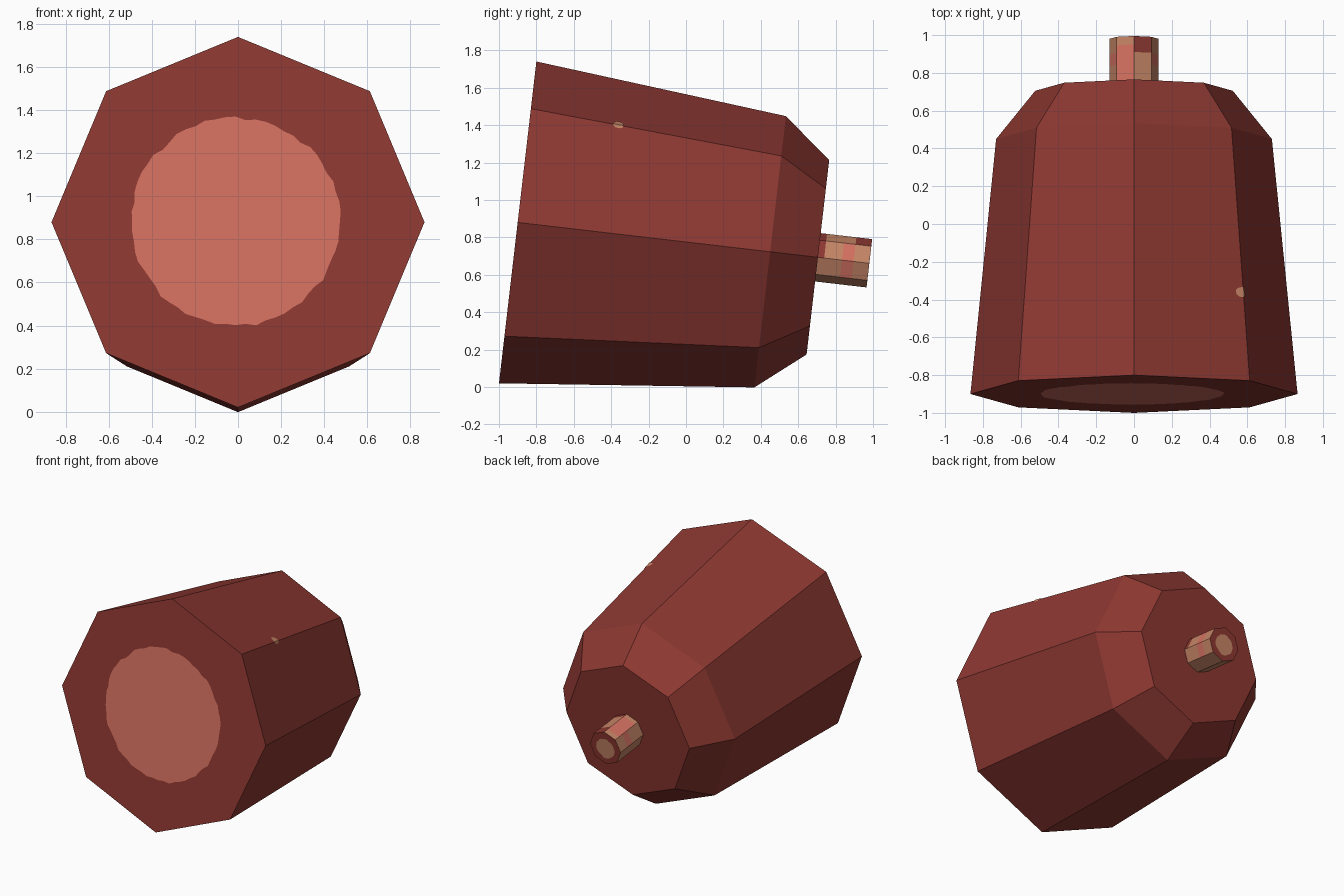
import bpy, bmesh, math, random
from mathutils import Vector

if "Cube" in bpy.data.objects:
    bpy.data.objects.remove(bpy.data.objects["Cube"])

random.seed(4)
TILT = math.radians(6.63)
ORIGIN = Vector((0, -0.9, 0.88))
SIDE = Vector((1, 0, 0))
UP = Vector((0, math.sin(TILT), math.cos(TILT)))
AXIS = Vector((0, math.cos(TILT), -math.sin(TILT)))


def material(name, rgb):
    m = bpy.data.materials.new(name)
    m.diffuse_color = (*rgb, 1)
    m.use_nodes = True
    m.node_tree.nodes["Principled BSDF"].inputs["Base Color"].default_value = m.diffuse_color
    return m


MATS = [material("dark_red", (0.265, 0.039, 0.031)),
        material("salmon", (0.65, 0.163, 0.118)),
        material("tan", (0.55, 0.23, 0.13))]
RED, SALMON, TAN = range(3)


def point(u, v, w):
    return ORIGIN + SIDE * u + UP * v + AXIS * w


def ring(bm, r, w, n=8, jitter=0.0, cu=0.0, cv=0.0):
    """Ring of points around the tilted axis, starting at the top, going right."""
    out = []
    for i in range(n):
        a = math.tau * i / n
        q = r + random.uniform(-jitter, jitter)
        out.append(bm.verts.new(point(cu + q * math.sin(a), cv + q * math.cos(a), w)))
    return out


def face(bm, verts, mat=RED):
    f = bm.faces.new(verts)
    f.material_index = mat


def bridge(bm, a, b, rule=lambda i: RED):
    n = len(a)
    for i in range(n):
        j = (i + 1) % n
        face(bm, (a[i], a[j], b[j], b[i]), rule(i))


def framed_cap(bm, outer, inner, mat):
    """Flat end with a differently coloured patch cut into it."""
    step = len(inner) // 8
    for k in range(8):
        arc = [inner[(k * step + s) % len(inner)] for s in range(step, -1, -1)]
        face(bm, [outer[k], outer[(k + 1) % 8]] + arc)
    face(bm, inner, mat)


def finish(bm, name):
    bmesh.ops.recalc_face_normals(bm, faces=bm.faces[:])
    me = bpy.data.meshes.new(name)
    bm.to_mesh(me)
    bm.free()
    for m in MATS:
        me.materials.append(m)
    ob = bpy.data.objects.new(name, me)
    bpy.context.collection.objects.link(ob)
    return ob


# Tapered eight-sided body with a pale cut face at the front
bm = bmesh.new()
rings = [ring(bm, r, w) for r, w in ((0.866, 0), (0.73, 1.359), (0.523, 1.616))]
for a, b in zip(rings, rings[1:]):
    bridge(bm, a, b)
face(bm, rings[-1])
patch = ring(bm, 0.485, 0, 64, 0.009, cu=-0.012, cv=0.002)
framed_cap(bm, rings[0], patch, SALMON)
finish(bm, "body")


# Stem: tan with salmon and red patches, coloured by facet and distance
def stem_colour(facet, band):
    if facet == 0:
        return RED if band in (0, 3, 4) else TAN
    if facet in (1, 2):
        return (RED if facet == 1 else TAN, TAN, SALMON, TAN, TAN)[band]
    if facet == 7:
        return SALMON if band in (1, 2, 3) else TAN
    if facet == 6:
        return SALMON if band == 2 else TAN
    return TAN


bm = bmesh.new()
START, END = 1.61, 1.893
stops = [ring(bm, 0.13, START + (END - START) * t) for t in (0, 0.14, 0.48, 0.7, 0.84, 1)]
for band, (a, b) in enumerate(zip(stops, stops[1:])):
    bridge(bm, a, b, lambda i, band=band: stem_colour(i, band))
face(bm, stops[0])
framed_cap(bm, stops[-1], ring(bm, 0.075, END, 24, 0.005, cv=-0.005), TAN)
finish(bm, "stem")


# Small tan spot wrapped over the upper right ridge
def on_body(angle, w):
    r = 0.866 + (0.73 - 0.866) * w / 1.359 + 0.004
    return point(r * math.sin(angle), r * math.cos(angle), w)


bm = bmesh.new()
W = 0.475
ridge = [on_body(math.pi / 4, W + s * 0.027) for s in (-1, 1)]
rv = [bm.verts.new(p) for p in ridge]
for target, reach in ((0, 0.07), (math.pi / 2, 0.03)):
    rim = []
    for s, k in ((1, 0.6), (0.5, 1), (-0.5, 1), (-1, 0.6)):
        w = W + s * 0.025
        base = on_body(math.pi / 4, w)
        rim.append(bm.verts.new(base.lerp(on_body(target, w), reach * k)))
    face(bm, rv + rim, TAN)
finish(bm, "skin_spot")
